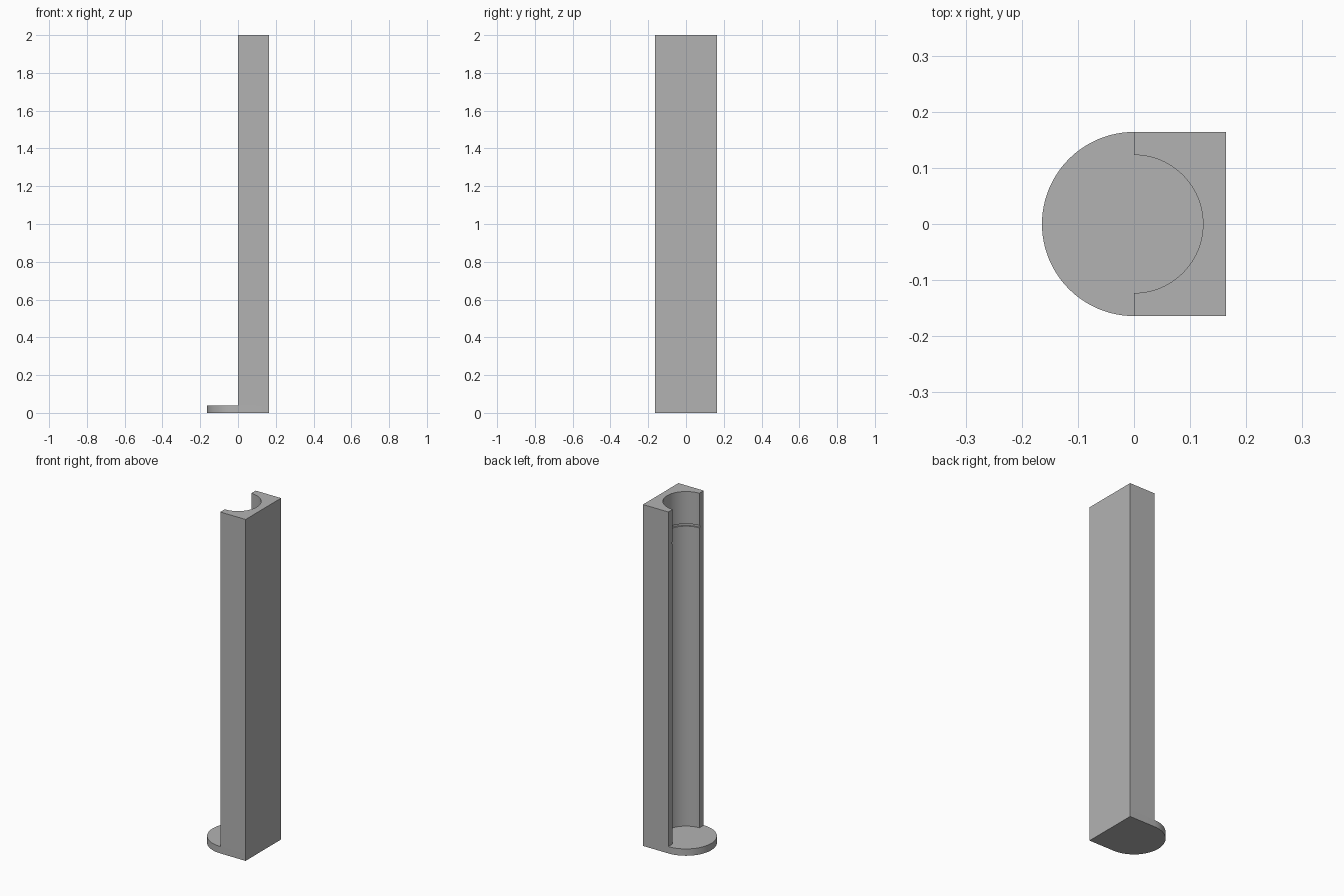
import bpy, bmesh, math

R, BORE, GROOVE, H, FLOOR = 0.164, 0.123, 0.131, 2.0, 0.04
G0, G1 = 1.797, 1.811          # groove bottom and top
SEG = 48

if "Cube" in bpy.data.objects:
    bpy.data.objects.remove(bpy.data.objects["Cube"])

grey = bpy.data.materials.new("plain grey")
grey.use_nodes = True
colour = (0.45, 0.45, 0.45, 1)
grey.diffuse_color = colour
grey.node_tree.nodes["Principled BSDF"].inputs["Base Color"].default_value = colour


def arc(radius, start, end):
    return [(radius * math.cos(start + (end - start) * i / SEG),
             radius * math.sin(start + (end - start) * i / SEG)) for i in range(SEG + 1)]


def prism(bm, outline, z0, z1):
    """Extrude a closed outline from z0 to z1."""
    face = bm.faces.new([bm.verts.new((x, y, z0)) for x, y in outline])
    top = bmesh.ops.extrude_face_region(bm, geom=[face])["geom"]
    verts = [v for v in top if isinstance(v, bmesh.types.BMVert)]
    bmesh.ops.translate(bm, verts=verts, vec=(0, 0, z1 - z0))


def finish(name, bm):
    bmesh.ops.recalc_face_normals(bm, faces=bm.faces)
    mesh = bpy.data.meshes.new(name)
    bm.to_mesh(mesh)
    bm.free()
    obj = bpy.data.objects.new(name, mesh)
    bpy.context.collection.objects.link(obj)
    mesh.materials.append(grey)
    bpy.ops.object.select_all(action="DESELECT")
    obj.select_set(True)
    bpy.context.view_layer.objects.active = obj
    bpy.ops.object.shade_smooth_by_angle(angle=math.radians(30))
    return obj


# Base plate: rounded on one side, square under the post
bm = bmesh.new()
prism(bm, [(R, -R), (R, R)] + arc(R, math.pi / 2, 1.5 * math.pi), 0, FLOOR)
finish("base_plate", bm)

# Post: half-round channel, widened by a thin groove near the top
bm = bmesh.new()
rings = []
for radius, z in [(BORE, FLOOR), (BORE, G0), (GROOVE, G0),
                  (GROOVE, G1), (BORE, G1), (BORE, H)]:
    rings.append([bm.verts.new((x, y, z)) for x, y in arc(radius, -math.pi / 2, math.pi / 2)])
for low, high in zip(rings, rings[1:]):
    for i in range(SEG):
        bm.faces.new((low[i], low[i + 1], high[i + 1], high[i]))

# Outer walls, top and bottom of the post
corners = [(0, -R), (R, -R), (R, R), (0, R)]
low, high = [[bm.verts.new((x, y, z)) for x, y in corners] for z in (FLOOR, H)]
for i in range(3):
    bm.faces.new((low[i], low[i + 1], high[i + 1], high[i]))
bm.faces.new(low + rings[0][::-1])
bm.faces.new(high + rings[-1][::-1])

# Jamb faces on both sides of the opening
for corner, end in ((0, 0), (3, -1)):
    bm.faces.new([low[corner], high[corner]] + [ring[end] for ring in rings[::-1]])
finish("channel_post", bm)
